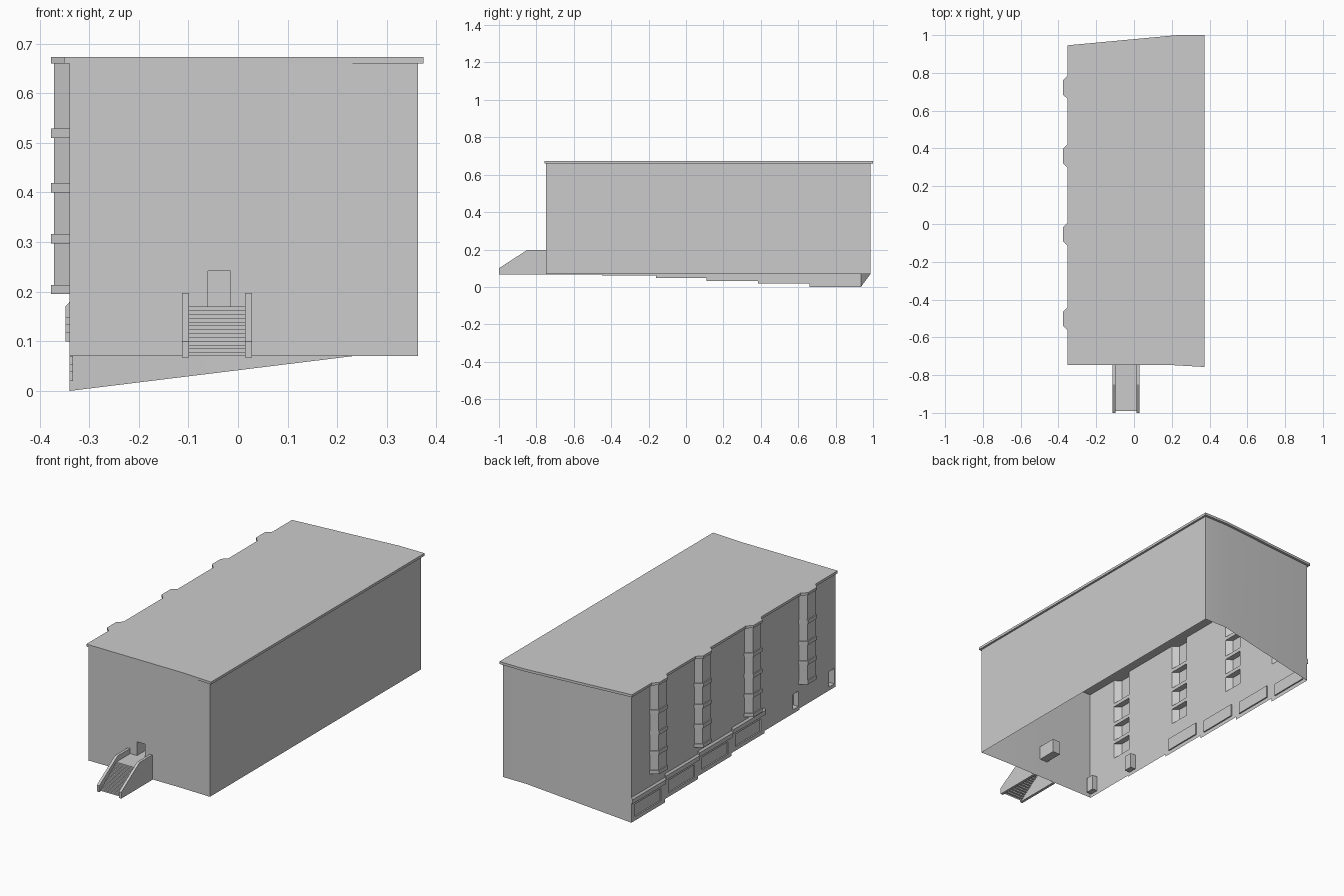
import bpy, bmesh
from mathutils import Vector

if "Cube" in bpy.data.objects:
    bpy.data.objects.remove(bpy.data.objects["Cube"])

grey = bpy.data.materials.new("plain_grey")
grey.use_nodes = True
grey.diffuse_color = (0.6, 0.6, 0.6, 1)
bsdf = next(n for n in grey.node_tree.nodes if n.type == 'BSDF_PRINCIPLED')
bsdf.inputs["Base Color"].default_value = grey.diffuse_color


def finish(name, bm, smooth=False):
    bmesh.ops.remove_doubles(bm, verts=bm.verts, dist=0.0001)
    mesh = bpy.data.meshes.new(name)
    bm.to_mesh(mesh)
    bm.free()
    mesh.materials.append(grey)
    obj = bpy.data.objects.new(name, mesh)
    bpy.context.collection.objects.link(obj)
    if smooth:
        bpy.ops.object.select_all(action='DESELECT')
        obj.select_set(True)
        bpy.context.view_layer.objects.active = obj
        bpy.ops.object.shade_smooth_by_angle(angle=0.3)
    return obj


def face(bm, pts, outward):
    """Add a face whose normal points towards the given direction."""
    f = bm.faces.new([bm.verts.new(p) for p in pts])
    f.normal_update()
    if f.normal.dot(Vector(outward)) < 0:
        f.normal_flip()


def prism(name, pts, direction, smooth=False):
    """Solid made by sweeping a flat outline along a direction."""
    bm = bmesh.new()
    base = bm.faces.new([bm.verts.new(p) for p in pts])
    res = bmesh.ops.extrude_face_region(bm, geom=[base], use_keep_orig=True)
    bmesh.ops.translate(bm, vec=direction,
                        verts=[v for v in res["geom"] if isinstance(v, bmesh.types.BMVert)])
    bmesh.ops.recalc_face_normals(bm, faces=bm.faces)
    return finish(name, bm, smooth)


def recessed_wall(bm, at, inward, rect, hole, depth):
    """Wall rectangle with one sunk opening; at(u, z) gives the point."""
    u0, u1, z0, z1 = rect
    a, b, c, d = hole
    n = Vector(inward)
    for p, q, r, s in ((u0, a, z0, z1), (b, u1, z0, z1), (a, b, z0, c), (a, b, d, z1)):
        face(bm, [at(p, r), at(q, r), at(q, s), at(p, s)], -n)
    rim = [at(a, c), at(b, c), at(b, d), at(a, d)]
    back = [p + n * depth for p in rim]
    face(bm, back, -n)
    mid = sum(rim, Vector()) / 4
    for i in range(4):
        j = (i + 1) % 4
        face(bm, [rim[i], rim[j], back[j], back[i]], mid - (rim[i] + rim[j]) / 2)


# Main dimensions
WX, EX = -0.34, 0.363
FY, BY = -0.745, 0.935
BASE, SILL, EAVE, TOP = 0.07, 0.195, 0.66, 0.673
bays = [-0.502, -0.054, 0.36, 0.723]


def bay_path(c, x_wall, x_out, grow):
    w, f = 0.057 + grow, 0.034 + grow / 2
    return [(x_wall, c - w), (x_out, c - f), (x_out, c + f), (x_wall, c + w)]


# Outer walls
bm = bmesh.new()
recessed_wall(bm, lambda u, z: Vector((u, FY, z)), (0, 1, 0),
              (WX, 0.2, BASE, EAVE), (-0.06, -0.015, 0.17, 0.242), 0.1)
face(bm, [(0.2, FY, BASE), (EX, -0.749, BASE), (EX, -0.749, EAVE), (0.2, FY, EAVE)], (0, -1, 0))
face(bm, [(EX, -0.749, BASE), (EX, 0.987, BASE), (EX, 0.987, EAVE), (EX, -0.749, EAVE)], (1, 0, 0))
face(bm, [(0.23, 0.987, BASE), (EX, 0.987, BASE), (EX, 0.987, EAVE), (0.23, 0.987, EAVE)], (0, 1, 0))
face(bm, [(WX, BY, 0), (0.23, 0.987, BASE), (0.23, 0.987, EAVE), (WX, BY, EAVE)], (0, 1, 0))

# Upper side wall following the bays
path = [(WX, FY)]
for c in bays:
    bay = bay_path(c, WX, -0.371, 0)
    path += bay
    face(bm, [(x, y, SILL) for x, y in bay], (0, 0, -1))
path.append((WX, BY))
for p, q in zip(path, path[1:]):
    face(bm, [(*p, SILL), (*q, SILL), (*q, EAVE), (*p, EAVE)], (-1, 0, 0))

# Stepped basement wall: two doors, then four sunk panels
edges = [FY, -0.45, -0.16, 0.11, 0.385, 0.66, BY]
feet = [0.067, 0.06, 0.048, 0.033, 0.018, 0.0]
doors = [(-0.735, -0.69, 0.085, 0.165), (-0.44, -0.395, 0.08, 0.16)]
ledges = []
for i, foot in enumerate(feet):
    y0, y1 = edges[i], edges[i + 1]
    if i < 2:
        hole, depth = doors[i], 0.03
    else:
        hole, depth = (y0 + 0.03, y1 - 0.03, foot + 0.02, foot + 0.085), 0.007
        ledges.append((y0, y1, foot + 0.1))
    recessed_wall(bm, lambda u, z: Vector((WX, u, z)), (1, 0, 0),
                  (y0, y1, foot, SILL), hole, depth)
finish("outer_walls", bm, True)

# Sloped ledges over the basement panels
for i, (y0, y1, z) in enumerate(ledges):
    prism(f"basement_ledge_{i + 1}",
          [(WX, y0, z), (-0.348, y0, z), (-0.348, y0, z + 0.022), (WX, y0, z + 0.031)],
          (0, y1 - y0, 0))

# Horizontal bands around each bay
for i, c in enumerate(bays):
    for j, z in enumerate((SILL, 0.297, 0.4, 0.51)):
        prism(f"bay_{i + 1}_band_{j + 1}",
              [(x, y, z) for x, y in bay_path(c, WX, -0.377, 0.004)], (0, 0, 0.019))

# Roof slab with overhanging eaves
roof = [(-0.351, -0.746)]
for c in bays:
    roof += bay_path(c, -0.351, -0.377, 0.005)
roof += [(-0.351, 0.946), (0.23, 1.0), (0.374, 1.0), (0.374, -0.757), (0.2, -0.747)]
prism("roof_slab", [(x, y, EAVE) for x, y in roof], (0, 0, TOP - EAVE))

# Entrance stairs
for side, x in (("left", 0.014), ("right", -0.113)):
    profile = [(-1, 0.067), (-1, 0.1), (-0.85, 0.197), (FY, 0.197), (FY, 0.067)]
    prism(f"stair_cheek_{side}", [(x, y, z) for y, z in profile], (0.014, 0, 0))

bm = bmesh.new()
steps, rise, run = 13, 0.1 / 13, 0.14 / 13
for i in range(steps):
    y, z = -0.99 + i * run, BASE + i * rise
    y_end = FY if i == steps - 1 else y + run
    l, r = -0.1, 0.015
    face(bm, [(l, y, z), (r, y, z), (r, y, z + rise), (l, y, z + rise)], (0, -1, 0))
    face(bm, [(l, y, z + rise), (r, y, z + rise), (r, y_end, z + rise), (l, y_end, z + rise)], (0, 0, 1))
finish("stair_steps", bm)
